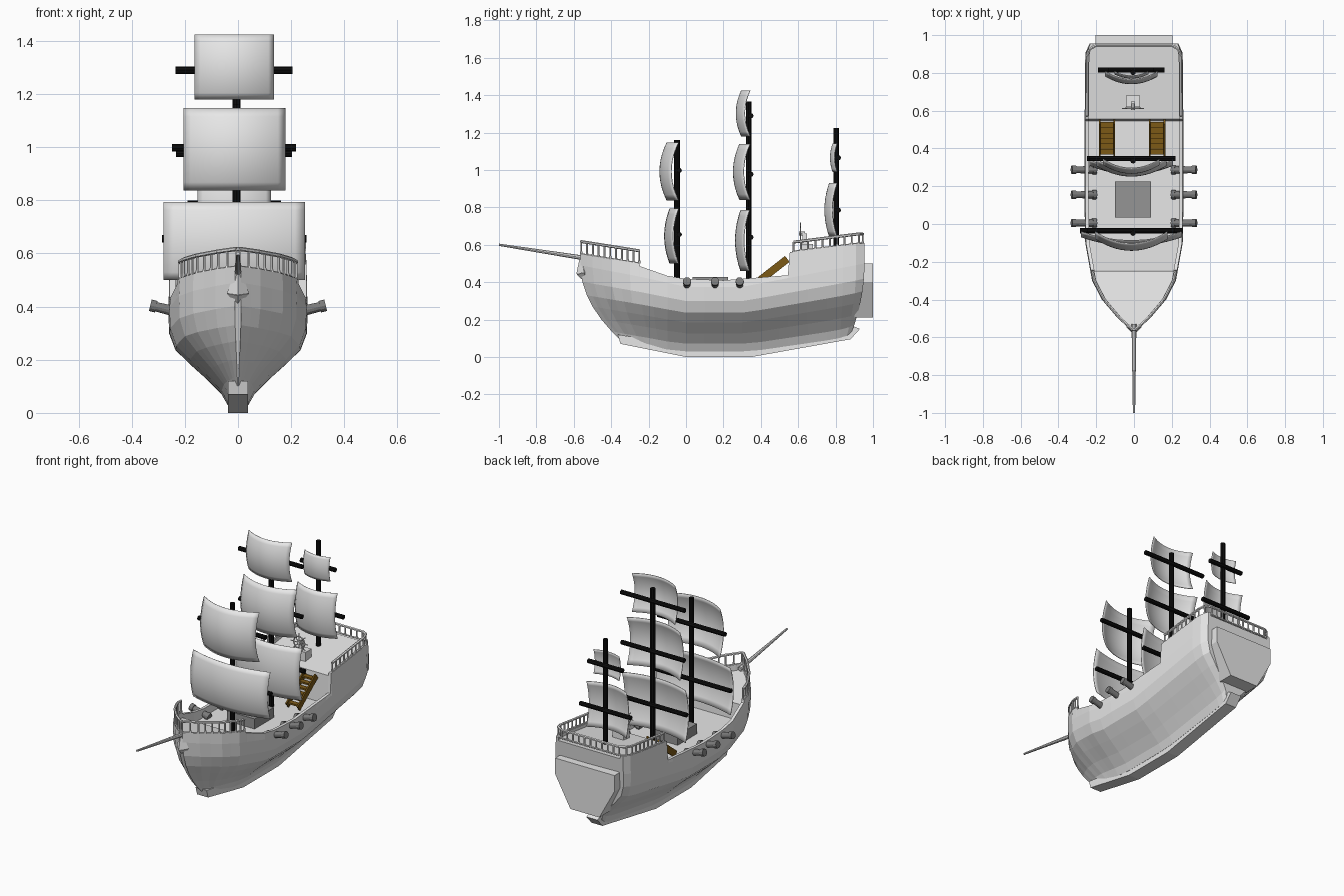
import bpy, bmesh, math
from mathutils import Vector, Matrix

cube = bpy.data.objects.get("Cube")
if cube:
    bpy.data.objects.remove(cube)


def material(name, r, g, b):
    mat = bpy.data.materials.new(name)
    mat.use_nodes = True
    mat.diffuse_color = (r, g, b, 1)
    mat.node_tree.nodes["Principled BSDF"].inputs["Base Color"].default_value = (r, g, b, 1)
    return mat


pale = material("pale grey", 0.8, 0.8, 0.8)
iron = material("iron grey", 0.2, 0.2, 0.2)
hatch_grey = material("hatch grey", 0.3, 0.3, 0.3)
wood = material("brown wood", 0.2, 0.1, 0.008)
black = material("black", 0.004, 0.004, 0.004)


def finish(bm, name, mat, smooth=False):
    bmesh.ops.recalc_face_normals(bm, faces=bm.faces)
    mesh = bpy.data.meshes.new(name)
    bm.to_mesh(mesh)
    bm.free()
    mesh.materials.append(mat)
    obj = bpy.data.objects.new(name, mesh)
    bpy.context.collection.objects.link(obj)
    if smooth:
        mesh.shade_smooth()
    return obj


def tube(bm, start, end, r1, r2=None, sides=8):
    a, b = Vector(start), Vector(end)
    turn = (b - a).to_track_quat('Z', 'Y').to_matrix().to_4x4()
    bmesh.ops.create_cone(bm, cap_ends=True, segments=sides, radius1=r1,
                          radius2=r1 if r2 is None else r2, depth=(b - a).length,
                          matrix=Matrix.Translation((a + b) / 2) @ turn)


def box(bm, center, size, tilt=0.0):
    bmesh.ops.create_cube(bm, size=1, matrix=Matrix.Translation(center)
                          @ Matrix.Rotation(tilt, 4, 'X') @ Matrix.Diagonal((*size, 1)))


def prism(bm, points, place, offset):
    face = bm.faces.new([bm.verts.new(place(*p)) for p in points])
    new = bmesh.ops.extrude_face_region(bm, geom=[face])["geom"]
    bmesh.ops.translate(bm, verts=[v for v in new if isinstance(v, bmesh.types.BMVert)], vec=offset)


def lerp_table(table, y):
    for (a, va), (b, vb) in zip(table, table[1:]):
        if y <= b:
            return va + (vb - va) * max(0, y - a) / (b - a)
    return table[-1][1]


# Hull shape as curves along its length
BOW, STERN, FORE, POOP = -0.565, 0.955, -0.25, 0.555
half_width = [(BOW, 0.012), (-0.5, 0.085), (-0.4, 0.17), (-0.3, 0.222), (-0.1, 0.258),
              (0.1, 0.262), (0.9, 0.26), (STERN, 0.235)]
rim_height = [(BOW, 0.55), (FORE, 0.5), (FORE + 0.005, 0.485), (-0.06, 0.42), (0.2, 0.41),
              (POOP - 0.01, 0.437), (POOP, 0.56), (STERN, 0.61)]
sheer = [(BOW, 0.49), (FORE, 0.43), (0, 0.375), (0.3, 0.375), (STERN, 0.5)]
bottom = [(BOW, 0.09), (-0.1, 0.04), (0, 0.03), (0.35, 0.03), (0.9, 0.11), (STERN, 0.13)]
rake = [(BOW, 0.215), (-0.4, 0.13), (FORE, 0.07), (-0.1, 0), (0.8, 0), (STERN, -0.07)]
section = [(0, 0.15), (0.12, 0.24), (0.28, 0.45), (0.45, 0.7), (0.6, 0.9), (0.78, 0.99), (1, 1)]


def hull_ring(y):
    w, top = lerp_table(half_width, y), lerp_table(rim_height, y)
    low, high, lean = lerp_table(bottom, y), lerp_table(sheer, y), lerp_table(rake, y)
    deck = top - 0.02 if y >= POOP else top - 0.035 if y <= FORE else 0.365
    side = [(w * f, y + lean * (1 - h) ** 2, low + (high - low) * h) for h, f in section]
    inner = max(w - 0.022, 0.003)
    side += [(w * 0.985, y, top), (inner, y, top), (inner, y, deck)]
    return side + [(-x, py, z) for x, py, z in reversed(side)]


# Hull with bulwarks and three deck levels
stations = [BOW, -0.53, -0.5, -0.45, -0.4, -0.35, -0.3, FORE, FORE + 0.005, -0.18, -0.1]
stations += [0.1 * i for i in range(6)] + [POOP - 0.01, POOP, 0.65, 0.75, 0.84, 0.91, STERN]
bm = bmesh.new()
rings = [[bm.verts.new(p) for p in hull_ring(y)] for y in stations]
for a, b in zip(rings, rings[1:]):
    for i in range(len(a)):
        j = (i + 1) % len(a)
        bm.faces.new((a[i], a[j], b[j], b[i]))
bm.faces.new(rings[0])
bm.faces.new(rings[-1])
finish(bm, "hull", pale)

# Keel
bm = bmesh.new()
prism(bm, [(-0.35, 0.07), (0, 0), (0.35, 0), (0.88, 0.095), (0.93, 0.15), (0.88, 0.17),
           (0.35, 0.06), (0, 0.06), (-0.365, 0.12)], lambda y, z: (-0.038, y, z), (0.076, 0, 0))
finish(bm, "keel", pale)

# Stern board
bm = bmesh.new()
prism(bm, [(-0.205, 0.5), (0.205, 0.5), (0.205, 0.4), (0.1, 0.21), (-0.1, 0.21), (-0.205, 0.4)],
      lambda x, z: (x, 0.9, z), (0, 0.1, 0))
finish(bm, "stern_board", pale)

# Bowsprit and the carved wedge below it
bm = bmesh.new()
tube(bm, (0, -0.53, 0.527), (0, -1, 0.6), 0.013, 0.006)
finish(bm, "bowsprit", pale)
bm = bmesh.new()
tube(bm, (0, -0.545, 0.45), (0, -0.56, 0.55), 0.042, 0.004, 4)
tube(bm, (0, -0.535, 0.4), (0, -0.545, 0.45), 0.004, 0.042, 4)
finish(bm, "bow_carving", pale)


# Railings: posts with a handrail
def railing(name, path, height):
    bm = bmesh.new()
    up = Vector((0, 0, height))
    for p in path:
        tube(bm, p, p + up, 0.005, sides=6)
        tube(bm, p, p + up * 0.25, 0.008, 0.005, 6)
    for p, q in zip(path, path[1:]):
        tube(bm, p + up, q + up, 0.008, sides=6)
        tube(bm, p, q, 0.006, sides=6)
    finish(bm, name, pale)


def rim_path(start, end, count, side):
    ys = [start + (end - start) * i / (count - 1) for i in range(count)]
    return [Vector((side * max(lerp_table(half_width, y) - 0.012, 0), y, lerp_table(rim_height, y)))
            for y in ys]


railing("bow_railing", rim_path(FORE, BOW + 0.005, 11, 1) + rim_path(BOW + 0.005, FORE, 11, -1), 0.068)
back = [Vector((0.04 * i, 0.945, 0.605)) for i in range(5, -6, -1)]
railing("stern_railing", rim_path(0.575, 0.925, 10, 1) + back + rim_path(0.925, 0.575, 10, -1), 0.052)

# Cargo hatch
bm = bmesh.new()
box(bm, (-0.005, 0.13, 0.395), (0.19, 0.19, 0.066))
finish(bm, "cargo_hatch", hatch_grey)

# Cannons, three on each side
for side, label in ((1, "left"), (-1, "right")):
    bm = bmesh.new()
    for y in (0.005, 0.155, 0.287):
        def at(x):
            return (side * x, y, 0.405 + 0.25 * (x - 0.33))
        tube(bm, at(0.2), at(0.325), 0.021, 0.017, 12)
        tube(bm, at(0.2), at(0.22), 0.024, sides=12)
        tube(bm, at(0.308), at(0.33), 0.022, sides=12)
    finish(bm, label + "_cannons", iron)

# Stairs to the raised stern deck
for x, label in ((0.123, "left"), (-0.143, "right")):
    bm = bmesh.new()
    for s in (-0.039, 0.039):
        box(bm, (x + s, 0.453, 0.455), (0.009, 0.225, 0.04), math.radians(38))
    for i in range(6):
        box(bm, (x, 0.383 + 0.028 * i, 0.4 + 0.0225 * i), (0.075, 0.032, 0.01))
    finish(bm, label + "_stairs", wood)

# Steering wheel on its pedestal
bm = bmesh.new()
box(bm, (-0.005, 0.65, 0.575), (0.075, 0.06, 0.06))
box(bm, (-0.005, 0.635, 0.625), (0.02, 0.025, 0.07))
hub = Vector((-0.005, 0.612, 0.66))
rays = [Vector((math.cos(i * math.pi / 4), 0, math.sin(i * math.pi / 4))) for i in range(8)]
for i, ray in enumerate(rays):
    tube(bm, hub, hub + ray * 0.058, 0.003, sides=6)
    tube(bm, hub + ray * 0.04, hub + rays[i - 1] * 0.04, 0.004, sides=6)
tube(bm, hub - Vector((0, 0.008, 0)), hub + Vector((0, 0.025, 0)), 0.01)
finish(bm, "steering_wheel", pale)


# Masts, yards and billowing sails
def sail(name, y, half, low, high, depth):
    bm = bmesh.new()
    bmesh.ops.create_grid(bm, x_segments=14, y_segments=10, size=1)
    for v in bm.verts:
        u, t = v.co.x, v.co.y
        belly = 0.62 * (1 - u * u) + 0.38 * (1 - t * t)
        v.co = (-0.014 + u * half, y - depth * belly, (low + high) / 2 + t * (high - low) / 2)
    obj = finish(bm, name, pale, smooth=True)
    solid = obj.modifiers.new("cloth", 'SOLIDIFY')
    solid.thickness = 0.004


# Each sail: half width, bottom, top, depth, yard height, yard half length
rig = {
    "front": (-0.048, 0.36, 1.16, [(0.267, 0.5, 0.793, 0.075, 0.655, 0.272),
                                   (0.192, 0.837, 1.147, 0.1, 0.998, 0.233)]),
    "middle": (0.335, 0.36, 1.365, [(0.22, 0.46, 0.785, 0.075, 0.64, 0.235),
                                    (0.185, 0.84, 1.14, 0.09, 0.977, 0.218),
                                    (0.15, 1.18, 1.425, 0.075, 1.29, 0.22)]),
    "rear": (0.803, 0.56, 1.225, [(0.137, 0.645, 0.928, 0.065, 0.785, 0.176),
                                  (0.088, 0.99, 1.14, 0.035, 1.065, 0.12)]),
}
for label, (y, foot, head, sails) in rig.items():
    bm = bmesh.new()
    tube(bm, (-0.005, y, foot), (-0.005, y, head), 0.015)
    finish(bm, label + "_mast", black)
    for n, (half, low, high, depth, yard_z, reach) in enumerate(sails, 1):
        sail(f"{label}_sail_{n}", y + 0.006, half, low, high, depth)
        bm = bmesh.new()
        tube(bm, (-0.015 - reach, y + 0.012, yard_z), (-0.015 + reach, y + 0.012, yard_z), 0.014)
        finish(bm, f"{label}_yard_{n}", black)
